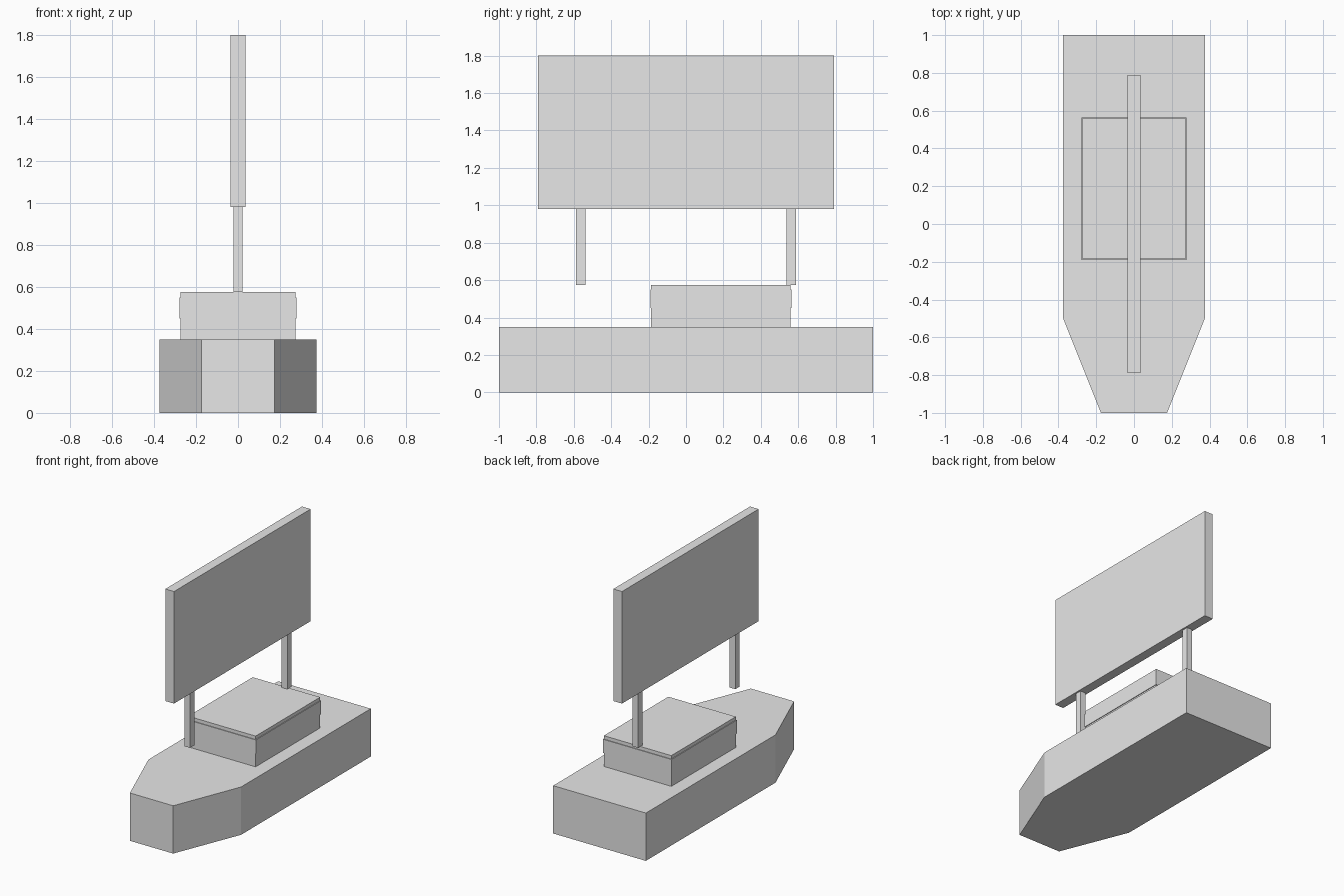
import bpy, bmesh

if "Cube" in bpy.data.objects:
    bpy.data.objects.remove(bpy.data.objects["Cube"])

grey = bpy.data.materials.new("light_grey")
grey.diffuse_color = (0.8, 0.8, 0.8, 1)
grey.use_nodes = True
grey.node_tree.nodes["Principled BSDF"].inputs["Base Color"].default_value = grey.diffuse_color


def prism(name, outline, z0, z1):
    """Extrude a flat xy outline from z0 up to z1."""
    bm = bmesh.new()
    base = bm.faces.new([bm.verts.new((x, y, z0)) for x, y in outline])
    top = bmesh.ops.extrude_face_region(bm, geom=[base])["geom"]
    verts = [v for v in top if isinstance(v, bmesh.types.BMVert)]
    bmesh.ops.translate(bm, verts=verts, vec=(0, 0, z1 - z0))
    bmesh.ops.recalc_face_normals(bm, faces=bm.faces[:])
    mesh = bpy.data.meshes.new(name)
    bm.to_mesh(mesh)
    bm.free()
    mesh.materials.append(grey)
    obj = bpy.data.objects.new(name, mesh)
    bpy.context.collection.objects.link(obj)
    return obj


def block(name, half_x, y, half_y, z0, z1):
    """Box centred on x = 0."""
    return prism(name, [(-half_x, y - half_y), (half_x, y - half_y),
                        (half_x, y + half_y), (-half_x, y + half_y)], z0, z1)


# Hull with a blunt, tapered bow
right = [(0.175, -1), (0.375, -0.5), (0.375, 1)]
prism("hull", right + [(-x, y) for x, y in reversed(right)], 0, 0.35)

# Cabin with a thin raised window band
block("cabin", 0.273, 0.187, 0.373, 0.35, 0.575)
block("window_band", 0.278, 0.187, 0.378, 0.45, 0.55)

# Sign board on two posts
for name, y in (("front_post", -0.5625), ("back_post", 0.5625)):
    block(name, 0.0225, y, 0.025, 0.575, 0.98)
block("sign_board", 0.035, 0, 0.79, 0.98, 1.80)
